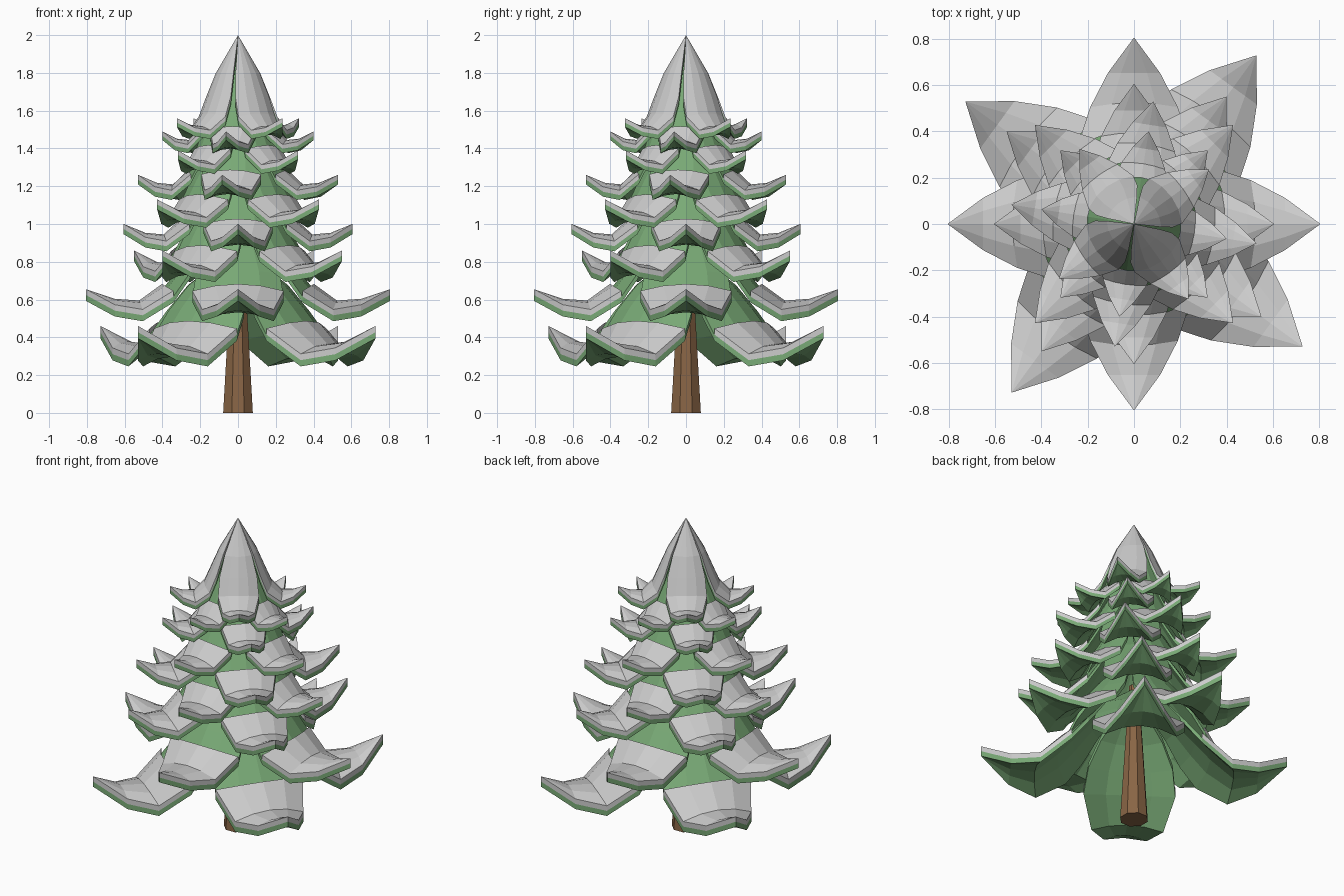
import bpy, bmesh
from math import cos, sin, radians

if "Cube" in bpy.data.objects:
    bpy.data.objects.remove(bpy.data.objects["Cube"])


def material(name, col):
    m = bpy.data.materials.new(name)
    m.diffuse_color = (*col, 1)
    m.use_nodes = True
    m.node_tree.nodes["Principled BSDF"].inputs["Base Color"].default_value = m.diffuse_color
    return m


GREEN = material("needle_green", (0.19, 0.40, 0.18))
BROWN = material("bark_brown", (0.25, 0.13, 0.06))

# bough rows: distance along (share of reach), height factor kind, half width share
S = [0.0, 0.28, 0.40, 0.50, 0.65, 0.81, 1.0]
W = [0.0, 0.20, 0.275, 0.30, 0.235, 0.14, 0.0]
INWARD = [0.3, 0.3, 0.3, 0.25, 0.1, 0.0, 0.0]
DROP = [0.0, 0.0, 0.06, 0.15, 0.25, 0.28, 0.0]
COLS = [-1, -0.5, 0, 0.5, 1]


def heights(tip, dip, rise):
    return [tip + rise, tip + 0.54 * rise, tip + 0.28 * rise, tip + 0.06 * rise,
            tip - dip, tip - dip * 0.85, tip]


def boughs(name, reach, zs, angle, first, top, bottom, mat=None):
    """Four closed curled slabs around the trunk, from row `first` to the tip."""
    bm = bmesh.new()
    for k in range(4):
        a = radians(angle + 90 * k)
        grids = []
        for off in (top, bottom):
            grid = []
            for i in range(first, len(S)):
                row = []
                for t in COLS:
                    w = W[i] * reach
                    r = S[i] * reach - INWARD[i] * w * t * t
                    y, z = t * w, zs[i] - DROP[i] * w * t * t - off
                    row.append(bm.verts.new((r * cos(a) - y * sin(a),
                                             r * sin(a) + y * cos(a), z)))
                grid.append(row)
            grids.append(grid)
        up, lo = grids
        n, m = len(up), len(COLS)
        for i in range(n - 1):
            for j in range(m - 1):
                bm.faces.new((up[i][j], up[i + 1][j], up[i + 1][j + 1], up[i][j + 1]))
                bm.faces.new((lo[i][j], lo[i][j + 1], lo[i + 1][j + 1], lo[i + 1][j]))
            for j in (0, m - 1):
                bm.faces.new((up[i][j], lo[i][j], lo[i + 1][j], up[i + 1][j]))
        for j in range(m - 1):
            bm.faces.new((up[0][j], up[0][j + 1], lo[0][j + 1], lo[0][j]))
        # weld the collapsed points of this bough only
        own = [v for g in grids for row in g for v in row]
        bmesh.ops.remove_doubles(bm, verts=own, dist=0.0005)
    bmesh.ops.recalc_face_normals(bm, faces=bm.faces)
    me = bpy.data.meshes.new(name)
    bm.to_mesh(me)
    bm.free()
    ob = bpy.data.objects.new(name, me)
    bpy.context.collection.objects.link(ob)
    if mat:
        me.materials.append(mat)


# tiers from the ground up: reach, tip height, dip before the tip, turn
tiers = [(0.90, 0.46, 0.095, 54), (0.805, 0.655, 0.06, 0), (0.68, 0.86, 0.07, 54),
         (0.605, 1.0, 0.055, 0), (0.605, 1.13, 0.06, 45), (0.535, 1.26, 0.05, -9),
         (0.45, 1.39, 0.05, 45), (0.405, 1.49, 0.045, -9), (0.40, 1.56, 0.04, 36)]
for n, (reach, tip, dip, turn) in enumerate(tiers, 1):
    thick = 0.03 + 0.04 * reach
    is_cap = n == len(tiers)
    zs = heights(tip, dip, 0.44 if is_cap else 0.46)
    boughs(f"bough_tier_{n}", reach, zs, turn, 0, thick / 2, thick, GREEN)
    boughs(f"snow_tier_{n}", reach, zs, turn, 0 if is_cap else 3, 0, thick / 2)

# trunk
bpy.ops.mesh.primitive_cone_add(vertices=8, radius1=0.085, radius2=0.03, depth=0.9,
                                location=(0, 0, 0.45), rotation=(0, 0, radians(22.5)))
trunk = bpy.context.object
trunk.name = "trunk"
trunk.data.materials.append(BROWN)
